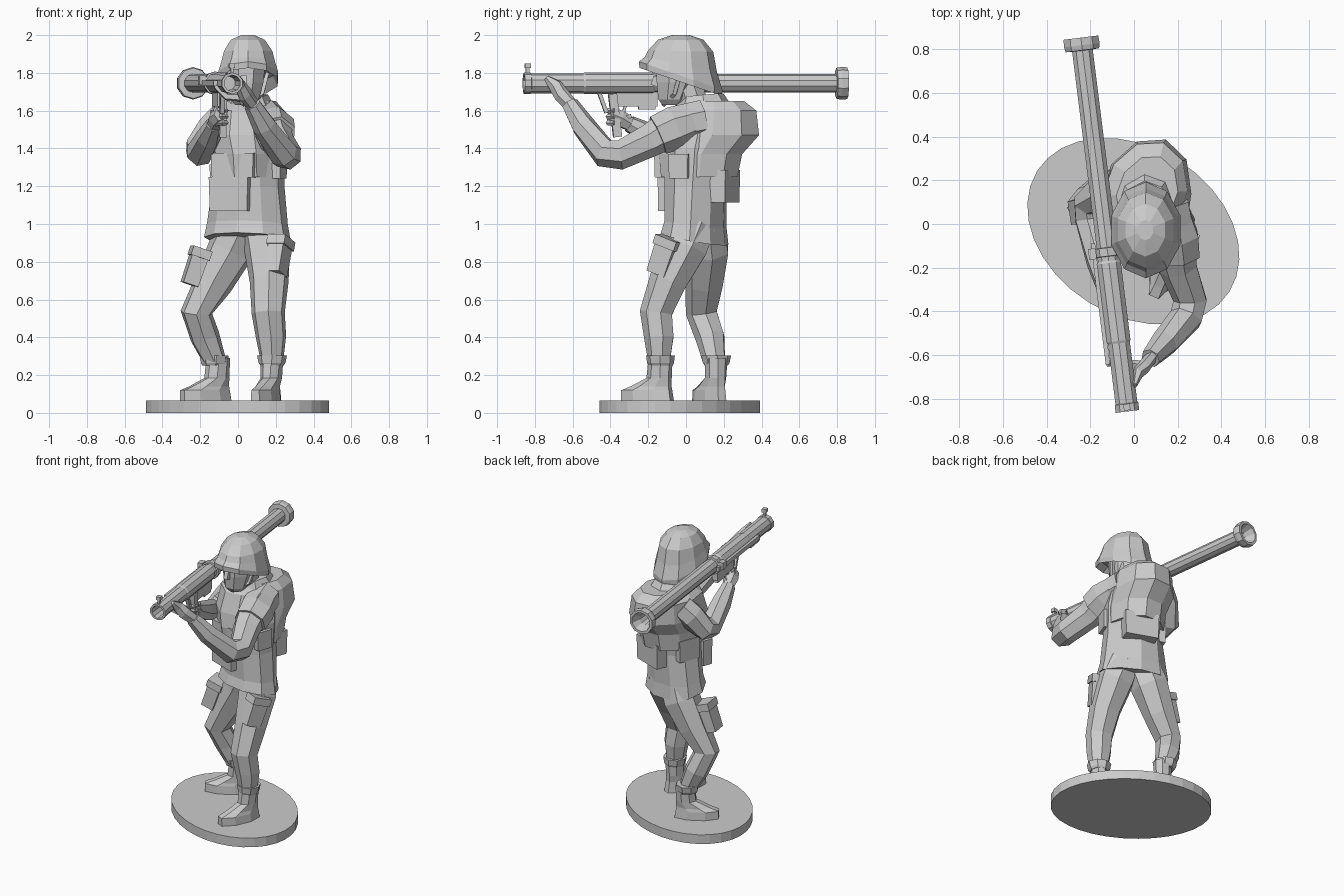
import bpy, bmesh
from math import sin, cos, pi
from mathutils import Vector, Matrix


def finish(name, bm, mat=Matrix()):
    bmesh.ops.recalc_face_normals(bm, faces=bm.faces)
    me = bpy.data.meshes.new(name)
    bm.to_mesh(me)
    bm.free()
    ob = bpy.data.objects.new(name, me)
    ob.matrix_world = mat
    bpy.context.collection.objects.link(ob)
    return ob


def skin(name, rings, mat=Matrix()):
    """Bridge equal-sized point rings and cap both ends."""
    bm = bmesh.new()
    vs = [[bm.verts.new(p) for p in r] for r in rings]
    n = len(vs[0])
    for a, b in zip(vs, vs[1:]):
        for i in range(n):
            bm.faces.new((a[i], a[(i + 1) % n], b[(i + 1) % n], b[i]))
    bm.faces.new(vs[0])
    bm.faces.new(vs[-1])
    return finish(name, bm, mat)


def loft(name, rows, yaw=0, n=10, loc=(0, 0, 0)):
    """rows: (cx, cy, z, rx, ry, slope of z along y); yaw turns each ring."""
    rings = []
    for cx, cy, z, rx, ry, slope in rows:
        ring = []
        for i in range(n):
            a = 2 * pi * (i + 0.5) / n
            x, y = rx * cos(a) / cos(pi / n), ry * sin(a) / cos(pi / n)
            ring.append((cx + x * cos(yaw) - y * sin(yaw),
                         cy + x * sin(yaw) + y * cos(yaw), z + slope * y))
        rings.append(ring)
    return skin(name, rings, Matrix.Translation(loc))


def limb(name, pts, n=7, flat=1.0, ref=(0, 0, 1)):
    """pts: (x, y, z, radius) along a bent, tapered tube."""
    P = [Vector(p[:3]) for p in pts]
    rings = []
    for i, p in enumerate(P):
        t = Vector()
        if i:
            t += (p - P[i - 1]).normalized()
        if i < len(P) - 1:
            t += (P[i + 1] - p).normalized()
        u = t.cross(Vector(ref)).normalized()
        v = u.cross(t).normalized()
        r = pts[i][3]
        rings.append([p + u * r * flat * cos(2 * pi * k / n) + v * r * sin(2 * pi * k / n)
                      for k in range(n)])
    return skin(name, rings)


def box(name, loc, size, rot=(0, 0, 0), parent=Matrix(), taper=1.0):
    bm = bmesh.new()
    bmesh.ops.create_cube(bm, size=1)
    for v in bm.verts:
        k = taper if v.co.z < 0 else 1
        v.co = Vector((v.co.x * size[0] * k, v.co.y * size[1] * k, v.co.z * size[2]))
    r = Matrix.Rotation(rot[2], 4, 'Z') @ Matrix.Rotation(rot[1], 4, 'Y') @ Matrix.Rotation(rot[0], 4, 'X')
    return finish(name, bm, parent @ Matrix.Translation(loc) @ r)


# Oval base
bm = bmesh.new()
bmesh.ops.create_cone(bm, cap_ends=True, segments=32, radius1=1, radius2=1, depth=0.065)
bmesh.ops.scale(bm, vec=(0.52, 0.385, 1), verts=bm.verts)
finish("base", bm, Matrix.Translation((-0.003, -0.033, 0.0325)) @ Matrix.Rotation(-0.56, 4, 'Z'))

# Boots
for side, (x, y), yaw in (("left", (0.18, -0.135), -0.42), ("right", (-0.105, 0.16), -1.06)):
    def row(f, z, rx, ry):
        return (sin(yaw) * f, -cos(yaw) * f, z, rx, ry, 0)
    loft(side + "_boot", [row(0.075, 0.065, 0.058, 0.142), row(0.08, 0.12, 0.055, 0.138),
                          row(0.055, 0.14, 0.05, 0.11), row(0.008, 0.185, 0.05, 0.064),
                          row(0, 0.29, 0.055, 0.06)], yaw, 8, (x, y, 0))
    lx = x if side == "left" else x - 0.02
    loft(side + "_boot_cuff", [row(0, 0.25, 0.056, 0.06), row(0, 0.265, 0.066, 0.066),
                               row(0, 0.305, 0.074, 0.07)], yaw, 8, (lx, y, 0))

# Legs
limb("left_leg", [(0.13, 0.05, 1.0, 0.12), (0.155, 0.0, 0.88, 0.125), (0.165, -0.09, 0.70, 0.105),
                  (0.16, -0.155, 0.53, 0.09), (0.175, -0.14, 0.40, 0.082),
                  (0.18, -0.14, 0.28, 0.062)], ref=(1, 0, 0))
limb("right_leg", [(0.02, 0.09, 1.0, 0.12), (-0.04, 0.11, 0.86, 0.125), (-0.13, 0.10, 0.69, 0.105),
                   (-0.22, 0.085, 0.53, 0.086), (-0.175, 0.13, 0.40, 0.08),
                   (-0.125, 0.15, 0.28, 0.062)], ref=(1, 0, 0))
# Thigh pouches with lids
for side, loc, rot in (("left", (0.215, -0.115, 0.83), (-0.35, 0.0, -0.45)),
                       ("right", (-0.225, 0.06, 0.775), (0, 0.33, 0.15))):
    d = box(side + "_thigh_pouch", loc, (0.09, 0.115, 0.2), rot, taper=0.93)
    box(side + "_thigh_pouch_lid", (0, 0, 0.075), (0.105, 0.13, 0.05), parent=d.matrix_world)

# Jacket body and armoured vest, turned towards the weapon
YAW = -0.35
loft("jacket", [(0.05, 0.045, 0.92, 0.225, 0.165, -0.2), (0.05, 0.05, 1.0, 0.21, 0.15, -0.12),
                (0.055, 0.05, 1.2, 0.185, 0.155, 0), (0.055, 0.06, 1.4, 0.19, 0.17, 0),
                (0.05, 0.10, 1.6, 0.17, 0.15, 0)], YAW)
loft("vest", [(0.055, 0.07, 1.25, 0.18, 0.205, 0), (0.055, 0.075, 1.37, 0.185, 0.225, 0),
              (0.05, 0.125, 1.47, 0.195, 0.265, 0), (0.05, 0.14, 1.60, 0.18, 0.235, 0),
              (0.06, 0.14, 1.65, 0.13, 0.17, 0)], YAW)
loft("collar", [(0.05, 0.09, 1.60, 0.14, 0.15, 0.1), (0.05, 0.08, 1.68, 0.10, 0.11, 0.1)], YAW, 8)
# Vest pouches
for name, loc, size in (("front_flap", (-0.04, -0.08, 1.16), (0.22, 0.07, 0.18)),
                        ("front_plate", (-0.02, -0.095, 1.31), (0.24, 0.07, 0.13)),
                        ("left_pouch", (0.195, -0.025, 1.305), (0.10, 0.11, 0.13)),
                        ("back_flap", (0.12, 0.205, 1.20), (0.23, 0.09, 0.17)),
                        ("right_pouch", (-0.09, 0.12, 1.24), (0.07, 0.16, 0.15))):
    box(name, loc, size, (0, 0, YAW), taper=0.95)

# Arms
limb("left_arm", [(0.15, 0.09, 1.55, 0.11), (0.18, -0.06, 1.52, 0.108), (0.205, -0.2, 1.44, 0.09),
                  (0.26, -0.35, 1.365, 0.08), (0.24, -0.43, 1.375, 0.078),
                  (0.14, -0.545, 1.52, 0.065), (0.075, -0.615, 1.635, 0.046)])
limb("left_sleeve", [(0.17, 0.03, 1.54, 0.10), (0.187, -0.06, 1.51, 0.118), (0.20, -0.15, 1.47, 0.11)])
limb("right_arm", [(-0.08, 0.17, 1.55, 0.09), (-0.14, 0.14, 1.49, 0.09), (-0.205, 0.09, 1.40, 0.078),
                   (-0.20, 0.02, 1.38, 0.075), (-0.155, -0.17, 1.46, 0.066),
                   (-0.125, -0.30, 1.53, 0.045)], ref=(1, 0, 0.2))
# Hands
limb("left_hand", [(0.08, -0.61, 1.63, 0.04), (0.04, -0.66, 1.685, 0.045), (0.012, -0.69, 1.73, 0.04),
                   (0.004, -0.74, 1.775, 0.015)], 6, 0.7)
limb("left_thumb", [(0.03, -0.65, 1.67, 0.025), (-0.06, -0.64, 1.675, 0.022), (-0.12, -0.64, 1.73, 0.014)], 5)
limb("right_hand", [(-0.125, -0.29, 1.525, 0.04), (-0.11, -0.35, 1.56, 0.048), (-0.09, -0.40, 1.58, 0.04)], 6)
for i in range(3):
    z = 1.60 - 0.032 * i
    limb("right_finger_%d" % i, [(-0.12, -0.36, z, 0.017), (-0.085, -0.41, z, 0.016),
                                 (-0.06, -0.38, z, 0.013)], 5)

# Head
loft("neck", [(0.05, 0.06, 1.58, 0.075, 0.08, 0), (0.045, 0.0, 1.76, 0.075, 0.08, 0)], 0, 8)
loft("head", [(0.035, -0.075, 1.63, 0.05, 0.05, 0), (0.035, -0.065, 1.66, 0.075, 0.082, 0),
              (0.04, -0.045, 1.75, 0.095, 0.11, 0), (0.045, -0.03, 1.86, 0.10, 0.125, 0)], 0, 8)
box("nose", (0.03, -0.16, 1.755), (0.028, 0.04, 0.05), (-0.35, 0, 0))
for s in (-1, 1):
    limb("chin_strap", [(0.045 + s * 0.11, -0.03, 1.80, 0.014), (0.04 + s * 0.088, -0.06, 1.69, 0.014),
                        (0.037, -0.12, 1.632, 0.014)], 4)

# Helmet: dome with a tilted, thick flared rim
loft("helmet", [(0.054, -0.02, 1.80, 0.13, 0.17, -0.28), (0.054, -0.028, 1.752, 0.155, 0.208, -0.34),
                (0.054, -0.028, 1.785, 0.158, 0.21, -0.34), (0.054, -0.028, 1.845, 0.143, 0.182, -0.20),
                (0.054, -0.028, 1.915, 0.128, 0.164, -0.02), (0.052, -0.028, 1.975, 0.09, 0.115, 0),
                (0.052, -0.028, 2.0, 0.035, 0.045, 0)], 0, 10)

# Launcher tube, lathed along its own y axis
W = Matrix.Translation((-0.137, 0, 1.745)) @ Matrix.Rotation(0.124, 4, 'Z')
profile = [(-0.70, 0.036), (-0.865, 0.042), (-0.865, 0.055), (-0.83, 0.055), (-0.828, 0.051),
           (-0.55, 0.051), (-0.54, 0.055), (-0.18, 0.055), (-0.17, 0.05), (-0.15, 0.05),
           (-0.148, 0.06), (-0.11, 0.06), (-0.108, 0.048), (0.80, 0.048), (0.802, 0.078),
           (0.825, 0.083), (0.86, 0.081), (0.86, 0.064), (0.80, 0.042), (0.70, 0.036)]
skin("launcher_tube", [[(r * 1.04 * cos(2 * pi * (k + .5) / 10), y, r * 1.04 * sin(2 * pi * (k + .5) / 10))
                        for k in range(10)] for y, r in profile], W)

# Launcher fittings: name, location, size, rotation in tube space
for name, loc, size, rot in (
        ("front_sight_post", (0, -0.845, 0.07), (0.014, 0.02, 0.05), 0),
        ("front_sight_head", (0, -0.845, 0.093), (0.03, 0.03, 0.025), 0),
        ("side_rail", (-0.062, -0.36, 0.0), (0.02, 0.56, 0.03), 0),
        ("rear_sight", (-0.07, -0.13, 0.015), (0.035, 0.05, 0.05), 0),
        ("stock_block", (0, -0.27, -0.085), (0.04, 0.23, 0.075), 0),
        ("stock_step", (0, -0.21, -0.10), (0.036, 0.09, 0.08), 0),
        ("pistol_grip", (0.01, -0.38, -0.17), (0.036, 0.045, 0.23), 0.12),
        ("trigger", (0.0, -0.33, -0.14), (0.015, 0.015, 0.06), -0.3),
        ("guard_front", (0.0, -0.445, -0.10), (0.024, 0.02, 0.12), 0.35),
        ("guard_bottom", (0.0, -0.35, -0.19), (0.024, 0.12, 0.018), 0.3)):
    box(name, loc, size, (rot, 0, 0), W)
